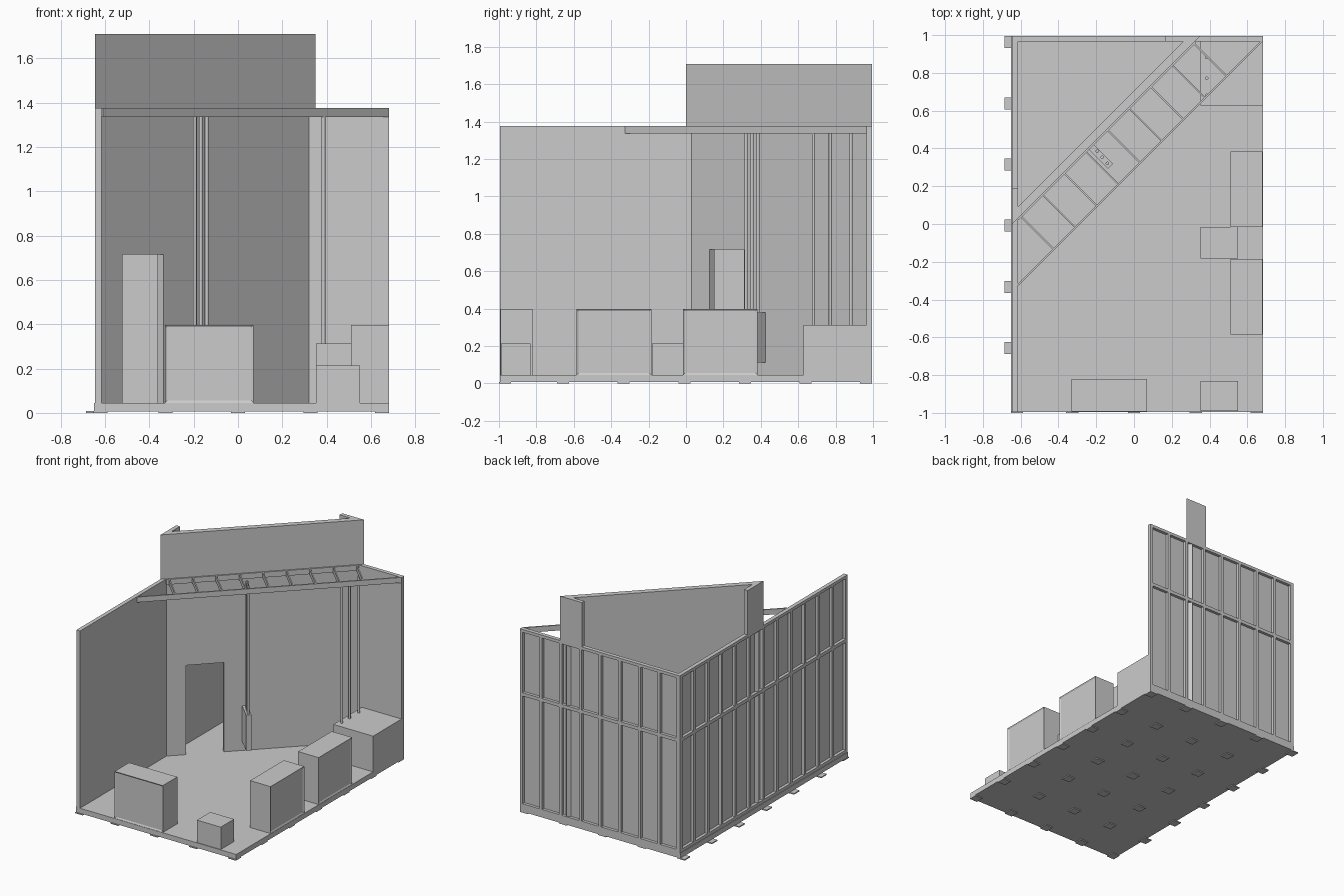
import bpy, bmesh
from mathutils import Vector, Matrix
from math import sqrt

if "Cube" in bpy.data.objects:
    bpy.data.objects.remove(bpy.data.objects["Cube"])


def finish(name, bm):
    bmesh.ops.recalc_face_normals(bm, faces=bm.faces)
    me = bpy.data.meshes.new(name)
    bm.to_mesh(me)
    bm.free()
    ob = bpy.data.objects.new(name, me)
    bpy.context.collection.objects.link(ob)
    return ob


def add_box(bm, x0, x1, y0, y1, z0, z1):
    m = Matrix.Translation(((x0 + x1) / 2, (y0 + y1) / 2, (z0 + z1) / 2))
    m = m @ Matrix.Diagonal((x1 - x0, y1 - y0, z1 - z0, 1))
    bmesh.ops.create_cube(bm, size=1, matrix=m)


def box(name, *b):
    bm = bmesh.new()
    add_box(bm, *b)
    return finish(name, bm)


def prism(name, pts, offset):
    """Extrude a closed 3D outline along an offset vector."""
    bm = bmesh.new()
    f = bm.faces.new([bm.verts.new(p) for p in pts])
    ext = bmesh.ops.extrude_face_region(bm, geom=[f], use_keep_orig=True)
    vs = [g for g in ext["geom"] if isinstance(g, bmesh.types.BMVert)]
    bmesh.ops.translate(bm, verts=vs, vec=offset)
    return finish(name, bm)


def counter(name, b, front=None):
    """Box counter, optionally with a recessed panel on the face pointing along front."""
    bm = bmesh.new()
    add_box(bm, *b)
    if front:
        bm.normal_update()
        face = max(bm.faces, key=lambda f: f.normal.dot(Vector(front)))
        bmesh.ops.inset_region(bm, faces=[face], thickness=0.015)
        bmesh.ops.translate(bm, verts=face.verts, vec=Vector(front) * -0.006)
    return finish(name, bm)


L, R, F, B = -0.645, 0.682, -0.995, 0.995     # plan limits
FLOOR, TOP = 0.045, 1.375

# Floor deck and support pads
box("floor_deck", -0.65, R, F, B, 0.007, FLOOR)
bm = bmesh.new()
for i in range(5):
    for j in range(7):
        x, y = -0.654 + 0.327 * i, 0.963 - 0.324 * j
        if j == 6:
            x, y = max(x, -0.62), -0.968
        x = min(x, 0.65)
        add_box(bm, x - 0.032, x + 0.032, y - 0.032, y + 0.032, 0, 0.008)
finish("floor_pads", bm)

# Outer walls: thin inner panel with a stud frame on the outside
box("left_wall_panel", -0.623, -0.615, F, B, FLOOR, TOP)
box("back_wall_panel", L, R, 0.965, 0.973, FLOOR, TOP)
W = 0.022
rails = [(FLOOR, FLOOR + W), (0.875, 0.9), (TOP - W, TOP)]
bm = bmesh.new()
for i in range(13):
    y = F + (B - F - W) * i / 12
    add_box(bm, L, -0.623, y, y + W, FLOOR, TOP)
for z0, z1 in rails:
    add_box(bm, L, -0.623, F, B, z0, z1)
finish("left_wall_studs", bm)
bm = bmesh.new()
for i in range(9):
    x = L + (R - L - W) * i / 8
    add_box(bm, x, x + W, 0.973, B, FLOOR, TOP)
for z0, z1 in rails:
    add_box(bm, L, R, 0.973, B, z0, z1)
finish("back_wall_studs", bm)

# Diagonal partition with doorway (front face on y = x + 0.645)
C = 0.645
profile = [(-0.618, FLOOR), (-0.52, FLOOR), (-0.52, 0.715), (-0.335, 0.715),
           (-0.335, FLOOR), (0.322, FLOOR), (0.322, TOP), (-0.618, TOP)]
prism("diagonal_partition", [(x, x + C, z) for x, z in profile], (-0.028, 0.028, 0))

# Raised header above the partition, with short returns at both ends
plan = [(L, 0), (0.35, B), (0.168, B), (0.168, 0.965), (0.26, 0.965),
        (-0.615, 0.09), (-0.615, 0.19), (L, 0.19)]
prism("header_fascia", [(x, y, TOP) for x, y in plan], (0, 0, 0.333))

# Ladder-like canopy in front of the partition
Z0, H, D = 1.335, 0.04, 0.285
t = 0.007


def canopy_rail(name, c, x0, x1):
    pts = [(x0, x0 + c), (x1, x1 + c), (x1 - t, x1 + c + t), (x0 - t, x0 + c + t)]
    prism(name, [(x, y, Z0) for x, y in pts], (0, 0, H))


canopy_rail("canopy_front_rail", D, -0.61, 0.682)
canopy_rail("canopy_wall_rail", C - t * 2, -0.61, 0.33)
run = (C - D) / 2
for k in range(9):
    x = -0.602 + 0.1145 * k
    y, w = x + C, 0.003
    pts = [(x - w, y - w), (x + w, y + w), (x + run + w, y - run + w), (x + run - w, y - run - w)]
    prism(f"canopy_rung_{k + 1}", [(a, b, Z0) for a, b in pts], (0, 0, H))

# Counters and low boxes
counter("front_counter", (-0.33, 0.07, -0.992, -0.82, FLOOR, 0.397), (0, -1, 0))
counter("right_counter_front", (0.51, 0.68, -0.585, -0.185, FLOOR, 0.397), (1, 0, 0))
counter("right_counter_rear", (0.51, 0.68, -0.015, 0.383, FLOOR, 0.397), (1, 0, 0))
counter("low_box_front", (0.352, 0.55, -0.99, -0.832, FLOOR, 0.213))
counter("low_box_middle", (0.352, 0.55, -0.182, -0.017, FLOOR, 0.213))
counter("corner_plinth", (0.352, 0.682, 0.628, 0.965, FLOOR, 0.313))

# Wall-mounted bracket box standing out from the partition
n = 0.013
x0, y0, d = -0.232, 0.413, 0.107
pts = [(x0 - n, y0 - n), (x0 + n, y0 + n), (x0 + d + n, y0 - d + n), (x0 + d - n, y0 - d - n)]
prism("partition_bracket", [(x, y, 0.112) for x, y in pts], (0, 0, 0.268))


# Hanging poles
def pole(name, x, y, z0):
    bm = bmesh.new()
    bmesh.ops.create_cone(bm, cap_ends=True, segments=16, radius1=0.009, radius2=0.009,
                          depth=Z0 - z0, matrix=Matrix.Translation((x, y, (Z0 + z0) / 2)))
    ob = finish(name, bm)
    bpy.context.view_layer.objects.active = ob
    bpy.ops.object.select_all(action='DESELECT')
    ob.select_set(True)
    bpy.ops.object.shade_smooth_by_angle()


for i in range(3):
    pole(f"bracket_pole_{i + 1}", -0.195 + 0.027 * i, 0.385 - 0.032 * i, 0.38)
for i, y in enumerate((0.682, 0.772, 0.882)):
    pole(f"plinth_pole_{i + 1}", 0.385, y, 0.313)
